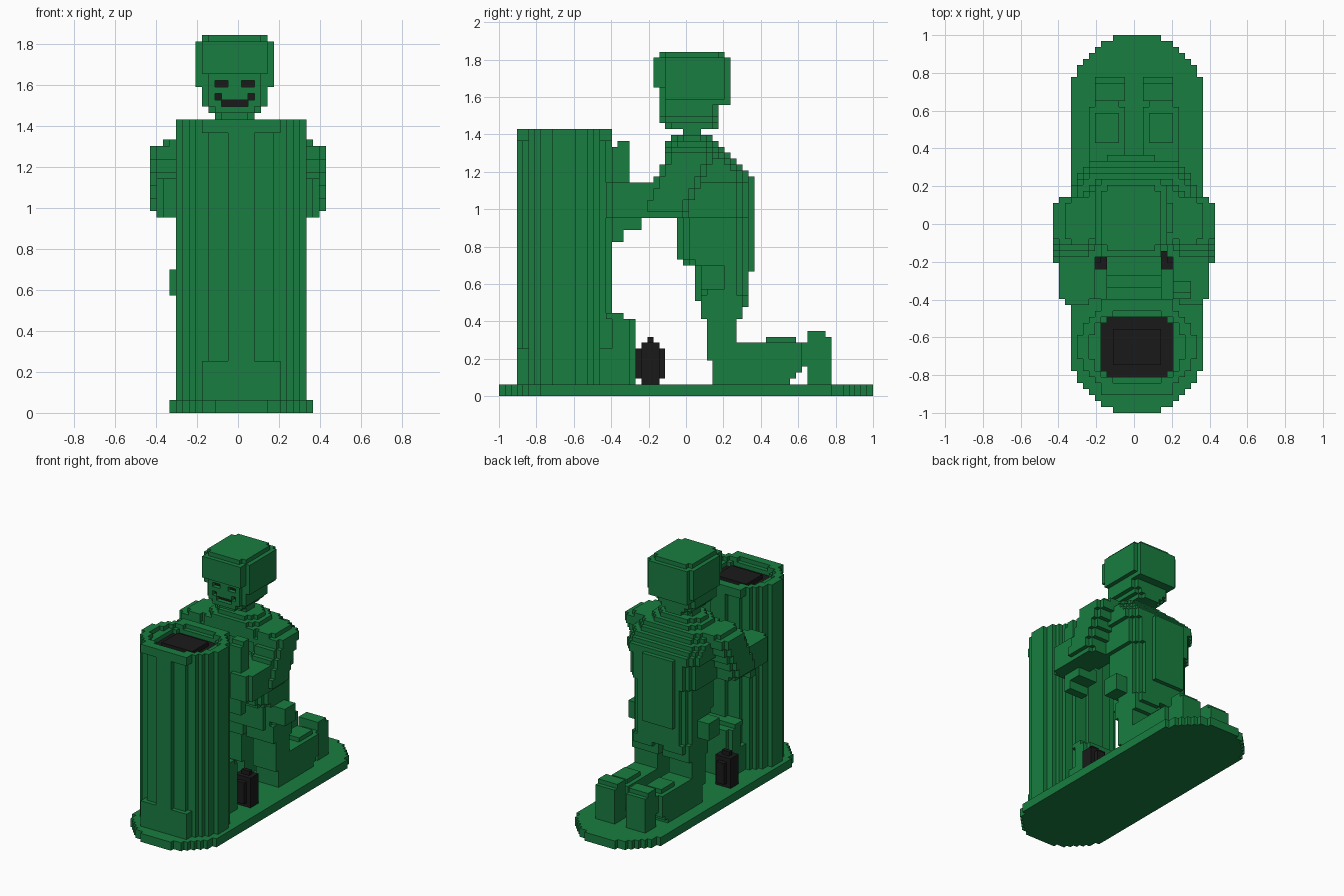
import bpy, bmesh
from mathutils import Vector

cube = bpy.data.objects.get("Cube")
if cube:
    bpy.data.objects.remove(cube, do_unlink=True)

V = 2 / 63                      # edge length of one block
ORIGIN = Vector((13.5, 31.5, 0))


def material(name, rgb):
    m = bpy.data.materials.new(name)
    m.use_nodes = True
    m.diffuse_color = (*rgb, 1)
    m.node_tree.nodes["Principled BSDF"].inputs["Base Color"].default_value = (*rgb, 1)
    return m


GREEN = material("toy_green", (0.0097, 0.205, 0.051))
BLACK = material("soft_black", (0.0103, 0.0103, 0.0103))


def box(i0, i1, j0, j1, k0, k1, c=0):
    """Blocks of a box; c steps off its vertical corners."""
    return {(i, j, k) for i in range(i0, i1) for j in range(j0, j1) for k in range(k0, k1)
            if min(i - i0, i1 - 1 - i) + min(j - j0, j1 - 1 - j) >= c}


def disc(ci, ja, jb, ri, rj, k0, k1, p=2.0):
    """Blocks of an upright oval, stretched from ja to jb; p squares it off."""
    cells = set()
    for i in range(28):
        for j in range(63):
            y = j + 0.5
            d = max(ja - y, y - jb, 0)
            if (abs(i + 0.5 - ci) / ri) ** p + (d / rj) ** p <= 1:
                cells |= {(i, j, k) for k in range(k0, k1)}
    return cells


def mirror(cells):
    return {(26 - i, j, k) for i, j, k in cells}


SIDES = [((1, 0, 0), (0, 1, 0), (0, 0, 1)), ((0, 1, 0), (0, 0, 1), (1, 0, 0)),
         ((0, 0, 1), (1, 0, 0), (0, 1, 0))]


def build(name, cells, mat=GREEN, dark=()):
    """Mesh the outer faces of a set of blocks; dark blocks become black."""
    bm = bmesh.new()
    verts = {}

    def vert(p):
        key = tuple(p)
        if key not in verts:
            verts[key] = bm.verts.new((Vector(key) - ORIGIN) * V)
        return verts[key]

    for cell in sorted(cells):
        c = Vector(cell)
        for n, u, w in SIDES:
            n, u, w = Vector(n), Vector(u), Vector(w)
            for s in (1, -1):
                if tuple(int(a) for a in c + n * s) in cells:
                    continue
                o = c + n if s > 0 else c
                ring = [o, o + u, o + u + w, o + w]
                face = bm.faces.new([vert(p) for p in ring[::s]])
                face.material_index = 1 if cell in dark else 0
    me = bpy.data.meshes.new(name)
    bm.to_mesh(me)
    bm.free()
    me.materials.append(mat)
    if dark:
        me.materials.append(BLACK)
    ob = bpy.data.objects.new(name, me)
    bpy.context.collection.objects.link(ob)


# Base plate with round ends
build("base_plate", disc(14, 10.5, 52.5, 11, 10.9, 0, 2))

# Barrel with slightly wider foot and rim, hollowed at the top
barrel = disc(14, 11, 11, 10, 7.65, 8, 43, 1.9)
for k0, k1 in ((2, 8), (43, 45)):
    barrel |= disc(14, 11, 11, 10, 8, k0, k1) | box(8, 20, 3, 19, k0, k1)
barrel -= disc(14, 11, 11, 6, 5, 42, 45, 4)
barrel -= disc(14, 11, 11, 7.6, 6, 44, 45, 2.5)
build("barrel", barrel)
build("barrel_filling", disc(14, 11, 11, 6, 5, 42, 43, 4) | disc(14, 11, 11, 4, 3.5, 43, 44, 4), BLACK)

# Low step behind the barrel
build("rear_step", box(8, 20, 18, 23, 2, 13, 1) | box(8, 20, 18, 21, 13, 14))

# Bottles on both sides
bottle = box(18, 22, 23, 28, 3, 8, 1) | box(18, 22, 24, 27, 2, 9) | box(19, 21, 25, 26, 9, 10)
build("left_bottle", bottle, BLACK)
build("right_bottle", mirror(bottle), BLACK)

# Kneeling legs and feet
leg = (box(15, 21, 36, 49, 2, 9) | box(15, 21, 49, 50, 3, 9) | box(15, 21, 50, 51, 4, 9)
       | box(16, 20, 51, 53, 5, 9)
       | box(16, 20, 45, 50, 9, 10) | box(15, 21, 35, 40, 6, 14)
       | box(14, 21, 34, 41, 13, 17) | box(15, 20, 40, 42, 15, 17))
foot = box(15, 20, 52, 56, 2, 10) | box(15, 20, 52, 55, 10, 11)
for side, flip in (("left", lambda c: c), ("right", mirror)):
    build(side + "_leg", flip(leg))
    build(side + "_foot", flip(foot))

# Torso as stacked layers: k0, k1, j0, j1, left edge, right edge
LAYERS = [(16, 22, 33, 42, 6, 21), (22, 23, 31, 42, 6, 21), (23, 30, 30, 42, 6, 21),
          (30, 36, 30, 42, 5, 22), (36, 37, 29, 42, 4, 23), (37, 38, 29, 42, 4, 23),
          (38, 39, 29, 41, 4, 23), (39, 40, 28, 40, 4, 23), (40, 41, 28, 39, 5, 22),
          (41, 42, 28, 38, 5, 22), (42, 43, 28, 37, 7, 20), (43, 44, 29, 36, 8, 19)]
torso = box(9, 17, 42, 43, 21, 37)
for k0, k1, j0, j1, i0, i1 in LAYERS:
    torso |= box(i0, i1, j0, j1, k0, k1, 2)
build("torso", torso)

# Hip pouches
pouch = box(19, 24, 34, 38, 18, 22)
build("left_pouch", pouch)
build("right_pouch", mirror(pouch))

# Arms slanting down from the shoulders, then reaching forward around the barrel
arm = (box(19, 26, 25, 32, 30, 36, 1) | box(20, 26, 18, 27, 30, 36, 1)
       | box(20, 25, 28, 36, 40, 42, 1))
for k in range(31, 41):
    lean = (k - 31) // 2
    arm |= box(20, 27, 24 + lean, 32 + lean, k, k + 1, 1)
hand = box(18, 23, 19, 24, 28, 31) | box(18, 23, 19, 21, 26, 28)
thumb = box(20, 23, 19, 22, 36, 42) | box(20, 23, 20, 22, 42, 43)
for side, flip in (("left", lambda c: c), ("right", mirror)):
    build(side + "_arm", flip(arm))
    build(side + "_hand", flip(hand))
build("left_thumb", thumb)

# Neck, head with sunken eyes and mouth, helmet
build("neck", box(10, 16, 31, 34, 43, 46))
features = (box(10, 12, 27, 28, 50, 51) | box(14, 16, 27, 28, 50, 51)
            | box(11, 15, 27, 28, 47, 48) | box(10, 11, 27, 28, 48, 49) | box(15, 16, 27, 28, 48, 49))
head = box(8, 18, 27, 37, 47, 52, 1) | box(9, 17, 27, 37, 46, 47, 1) | box(10, 16, 28, 37, 45, 46, 1)
build("head", head - features, GREEN, {(i, j + 1, k) for i, j, k in features})
helmet = (box(7, 19, 27, 39, 52, 57, 1) | box(8, 18, 26, 39, 52, 57)
          | box(8, 18, 27, 38, 57, 58, 1) | box(7, 19, 32, 38, 50, 52) | box(8, 18, 32, 39, 49, 52)
          | box(7, 8, 28, 32, 50, 52) | box(18, 19, 28, 32, 50, 52))
build("helmet", helmet)
